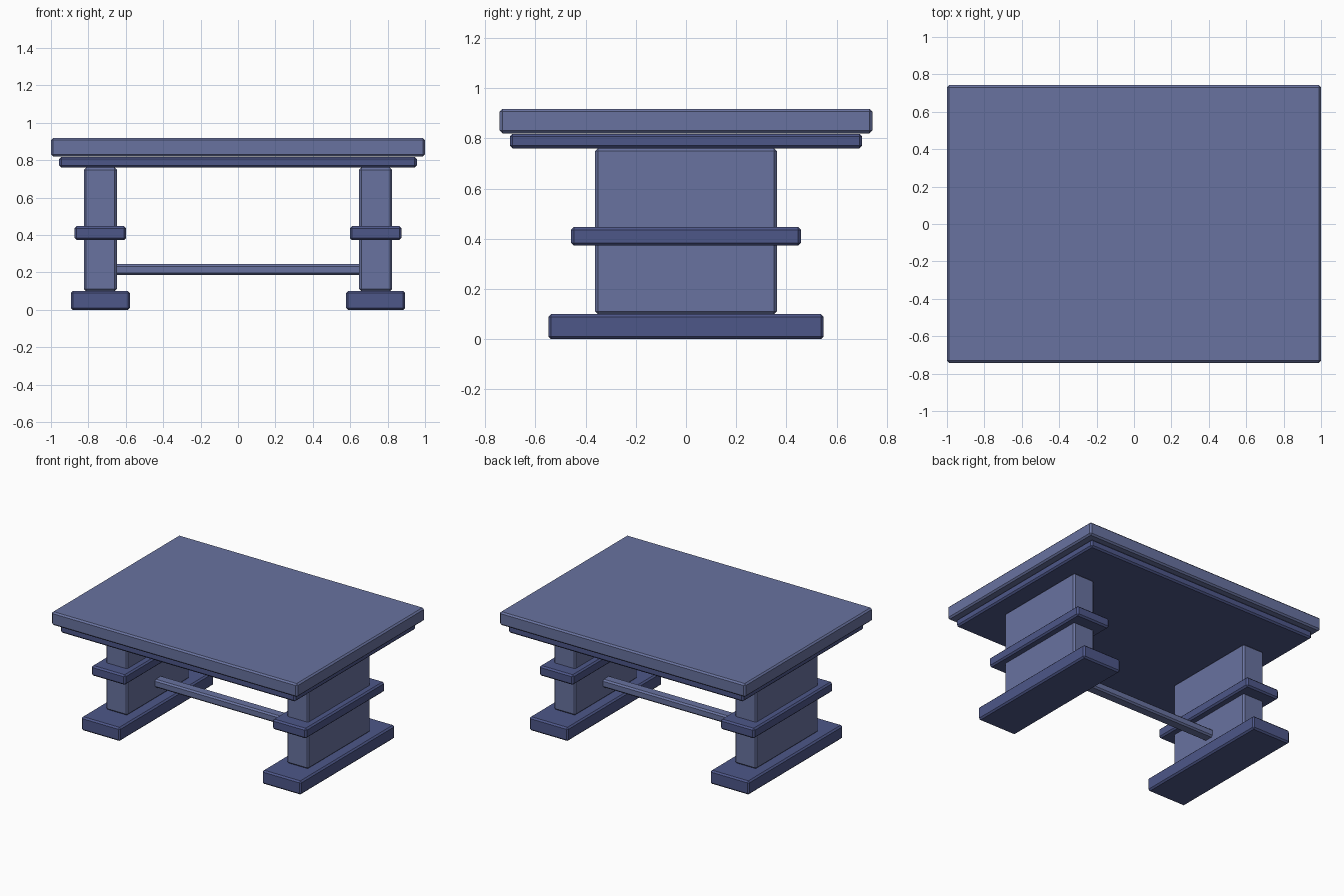
import bpy

if "Cube" in bpy.data.objects:
    bpy.data.objects.remove(bpy.data.objects["Cube"])


def material(name, rgb):
    m = bpy.data.materials.new(name)
    m.diffuse_color = (*rgb, 1)
    m.use_nodes = True
    m.node_tree.nodes["Principled BSDF"].inputs["Base Color"].default_value = m.diffuse_color
    return m


LIGHT = material("light_blue", (0.14, 0.17, 0.35))
DARK = material("dark_blue", (0.075, 0.095, 0.25))


def block(name, x, y, z, mat, bevel=0.011):
    """Chamfered box spanning the given (min, max) ranges."""
    spans = (x, y, z)
    bpy.ops.mesh.primitive_cube_add(size=1, location=[(a + b) / 2 for a, b in spans])
    ob = bpy.context.object
    ob.name = name
    ob.scale = [b - a for a, b in spans]
    bpy.ops.object.transform_apply(location=False, rotation=False, scale=True)
    mod = ob.modifiers.new("chamfer", "BEVEL")
    mod.width = bevel
    mod.segments = 1
    ob.data.materials.append(mat)
    return ob


# Table top and the thinner slab under it
block("table_top", (-1, 1), (-0.742, 0.742), (0.82, 0.918), LIGHT)
block("under_top", (-0.956, 0.956), (-0.702, 0.702), (0.76, 0.818), DARK)

# Two pedestals: foot, upright panel and band
for side, s in (("left", -1), ("right", 1)):
    cx = s * 0.736
    for part, hx, hy, z, mat in (
        ("foot", 0.158, 0.548, (0, 0.1), DARK),
        ("upright", 0.088, 0.362, (0.1, 0.76), LIGHT),
        ("band", 0.138, 0.458, (0.373, 0.447), DARK),
    ):
        block(f"{side}_{part}", (cx - hx, cx + hx), (-hy, hy), z, mat)

# Stretcher between the pedestals
block("stretcher", (-0.66, 0.66), (-0.04, 0.04), (0.185, 0.244), LIGHT)
